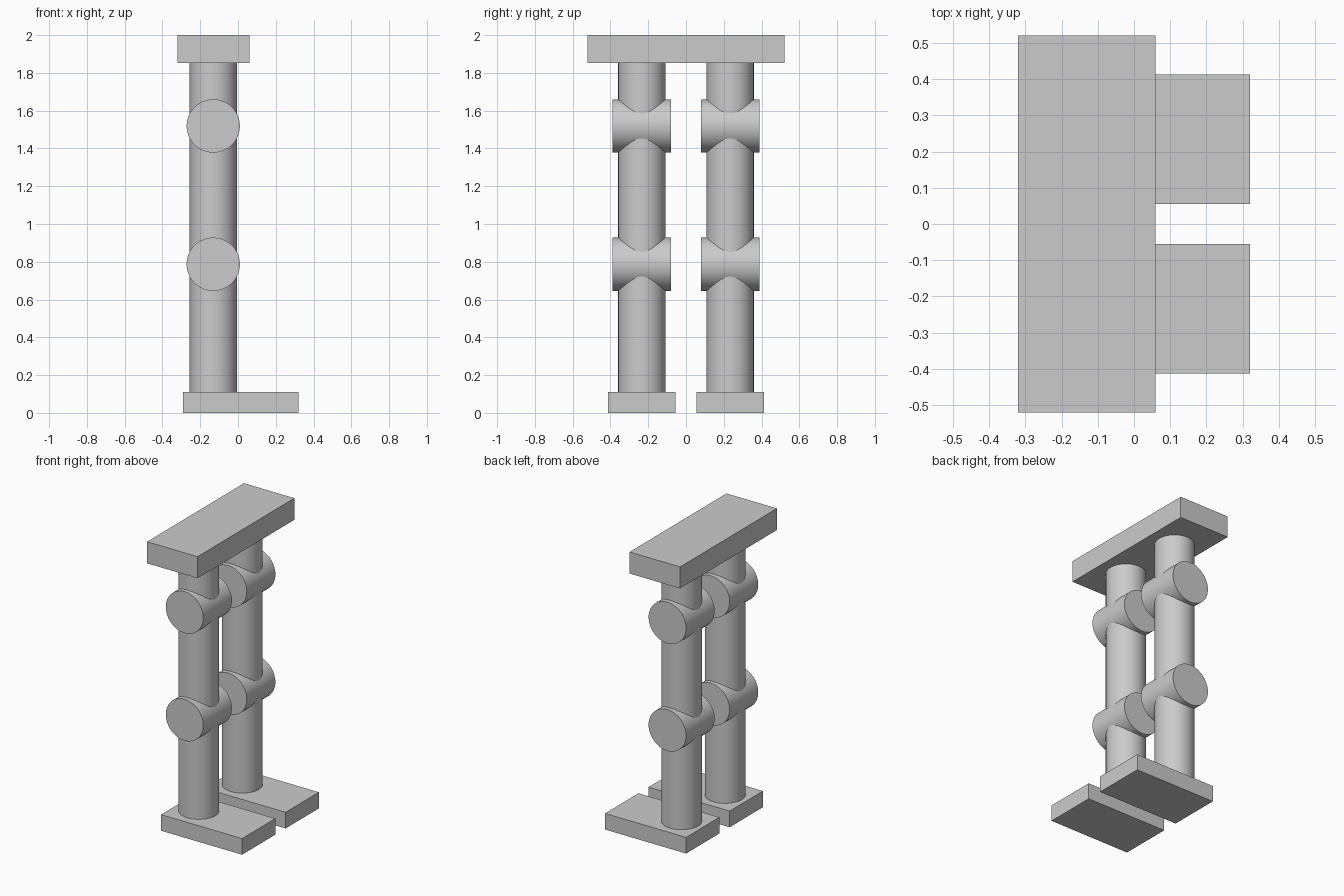
import bpy
from math import radians

cube = bpy.data.objects.get("Cube")
if cube:
    bpy.data.objects.remove(cube, do_unlink=True)

GREY = (0.6, 0.6, 0.6, 1.0)
grey = bpy.data.materials.new("plain grey")
grey.use_nodes = True
grey.diffuse_color = GREY
grey.node_tree.nodes["Principled BSDF"].inputs["Base Color"].default_value = GREY


def finish(name):
    obj = bpy.context.object
    obj.name = name
    obj.data.materials.append(grey)
    return obj


def box(name, low, high):
    centre = [(a + b) / 2 for a, b in zip(low, high)]
    bpy.ops.mesh.primitive_cube_add(size=1, location=centre)
    obj = finish(name)
    obj.scale = [b - a for a, b in zip(low, high)]
    bpy.ops.object.transform_apply(location=False, rotation=False, scale=True)


def cylinder(name, radius, depth, centre, tilt=0):
    bpy.ops.mesh.primitive_cylinder_add(
        vertices=64, radius=radius, depth=depth, location=centre,
        rotation=(radians(tilt), 0, 0))
    finish(name)
    bpy.ops.object.shade_smooth_by_angle(angle=radians(30))


LEG_X, LEG_Y = -0.131, 0.234
FOOT_TOP, HIP_BOTTOM = 0.11, 1.853

# Hip slab joining both legs
box("hip_plate", (-0.32, -0.521, HIP_BOTTOM), (0.06, 0.521, 2))

# Two identical legs: foot, shaft, and two crosswise joints
for side, sign in (("right", -1), ("left", 1)):
    y = sign * LEG_Y
    box(side + "_foot", (-0.29, y - 0.179, 0), (0.32, y + 0.179, FOOT_TOP))
    cylinder(side + "_leg_shaft", 0.125, HIP_BOTTOM - FOOT_TOP,
             (LEG_X, y, (HIP_BOTTOM + FOOT_TOP) / 2))
    for joint, z in (("knee", 0.787), ("hip", 1.519)):
        cylinder(side + "_" + joint + "_joint", 0.141, 0.308, (LEG_X, y, z), tilt=90)
